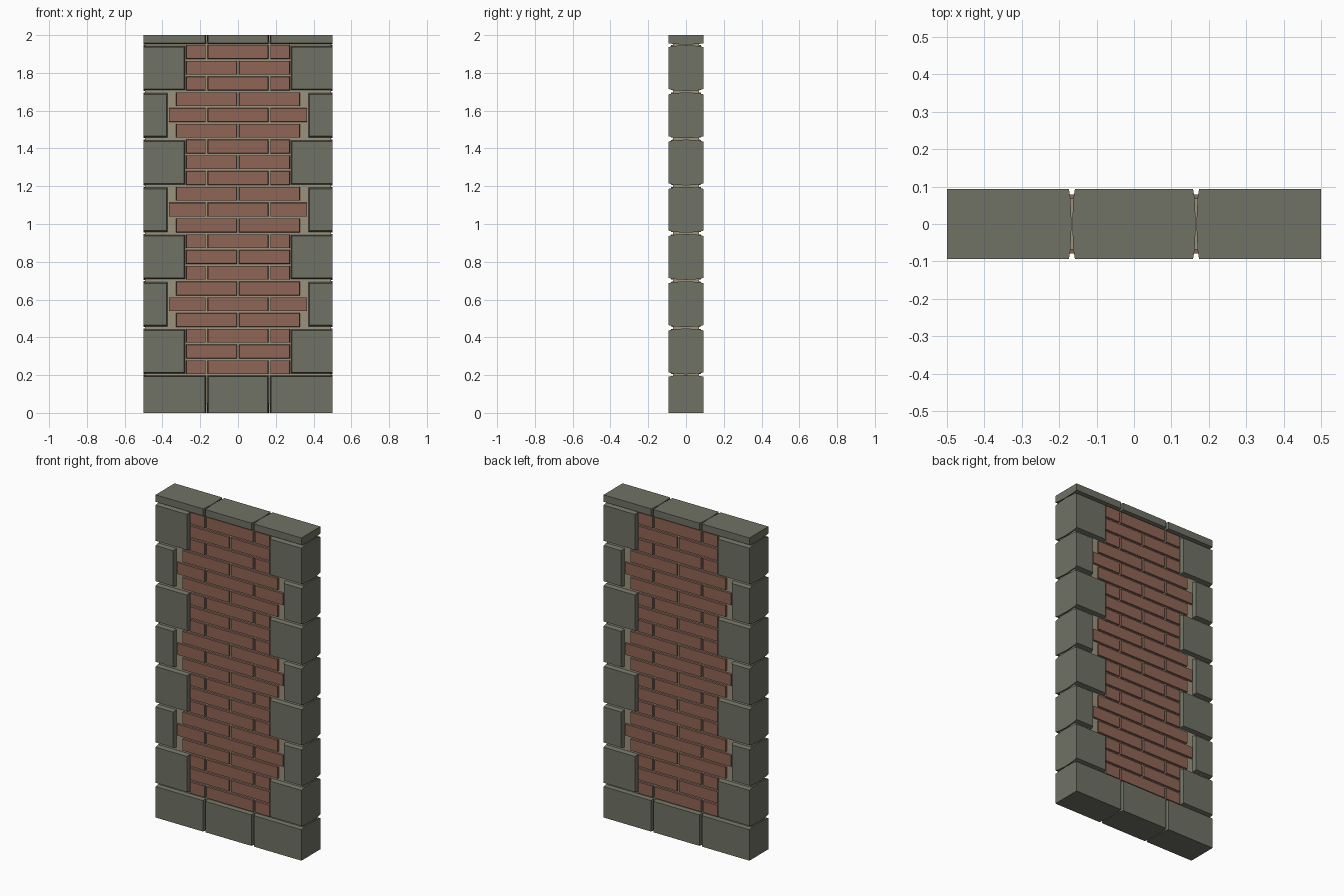
import bpy
import bmesh

if "Cube" in bpy.data.objects:
    bpy.data.objects.remove(bpy.data.objects["Cube"], do_unlink=True)


def material(name, rgb):
    m = bpy.data.materials.new(name)
    m.use_nodes = True
    col = (*rgb, 1)
    m.diffuse_color = col
    m.node_tree.nodes["Principled BSDF"].inputs["Base Color"].default_value = col
    return m


STONE = material("grey_green_stone", (0.16, 0.168, 0.128))
BRICK = material("red_brick", (0.28, 0.13, 0.092))
MORTAR = material("tan_mortar", (0.33, 0.29, 0.205))


def block(name, mat, x, z, depth, shoulder, taper, sides=(1, 1, 1, 1)):
    """Block that narrows toward front and back; sides = left, right, bottom, top taper factors."""
    bm = bmesh.new()
    rings = []
    for y, k in ((-depth, 1), (-shoulder, 0.4), (0, 0), (shoulder, 0.4), (depth, 1)):
        l, r, b, t = (s * k * taper for s in sides)
        corners = ((x[0] + l, z[0] + b), (x[1] - r, z[0] + b),
                   (x[1] - r, z[1] - t), (x[0] + l, z[1] - t))
        rings.append([bm.verts.new((cx, y, cz)) for cx, cz in corners])
    bm.faces.new(rings[0])
    bm.faces.new(rings[-1])
    for a, c in zip(rings, rings[1:]):
        for i in range(4):
            j = (i + 1) % 4
            bm.faces.new((a[i], a[j], c[j], c[i]))
    bmesh.ops.recalc_face_normals(bm, faces=bm.faces)
    mesh = bpy.data.meshes.new(name)
    bm.to_mesh(mesh)
    bm.free()
    mesh.materials.append(mat)
    obj = bpy.data.objects.new(name, mesh)
    bpy.context.collection.objects.link(obj)
    return obj


DEPTH, CORE = 0.093, 0.068

# Mortar core
block("mortar_core", MORTAR, (-0.492, 0.492), (0.05, 1.97), CORE, 0.03, 0)

# Base course and cap course, three stones each
seams = (-0.5, -0.166, 0.166, 0.5)
for i in range(3):
    x = (seams[i] + 0.001 * (i > 0), seams[i + 1] - 0.001 * (i < 2))
    left, right = int(i > 0), int(i < 2)
    block(f"base_stone_{i + 1}", STONE, x, (0, 0.2), DEPTH, CORE, 0.008, (left, right, 0, 1))
    block(f"cap_stone_{i + 1}", STONE, x, (1.95, 2.0), DEPTH, CORE, 0.007, (left, right, 1, 0))

# Corner stones, alternately long and short, on both edges
for i in range(7):
    z = (0.204 + 0.25 * i, 0.447 + 0.25 * i)
    inner = 0.275 if i % 2 == 0 else 0.368
    block(f"left_corner_stone_{i + 1}", STONE, (inner, 0.5), z, DEPTH, CORE, 0.011, (1, 0, 1, 1))
    block(f"right_corner_stone_{i + 1}", STONE, (-0.5, -inner), z, DEPTH, CORE, 0.011, (0, 1, 1, 1))

# Brick rows in running bond, stepping out beside the short corner stones
PITCH, JOINT = 0.0835, 0.005
half_widths = (0.275, 0.275, 0.275, 0.328, 0.366, 0.328)
for row in range(21):
    w = half_widths[row % 6]
    z0 = 0.204 + PITCH * row
    cuts = (-w, -0.166, 0.166, w) if row % 2 == 0 else (-w, 0, w)
    for n, (a, b) in enumerate(zip(cuts, cuts[1:])):
        x = (a + JOINT * (a > -w), b - JOINT * (b < w))
        block(f"brick_{row + 1}_{n + 1}", BRICK, x, (z0, z0 + PITCH - 0.009),
              0.079, CORE, 0.002)
